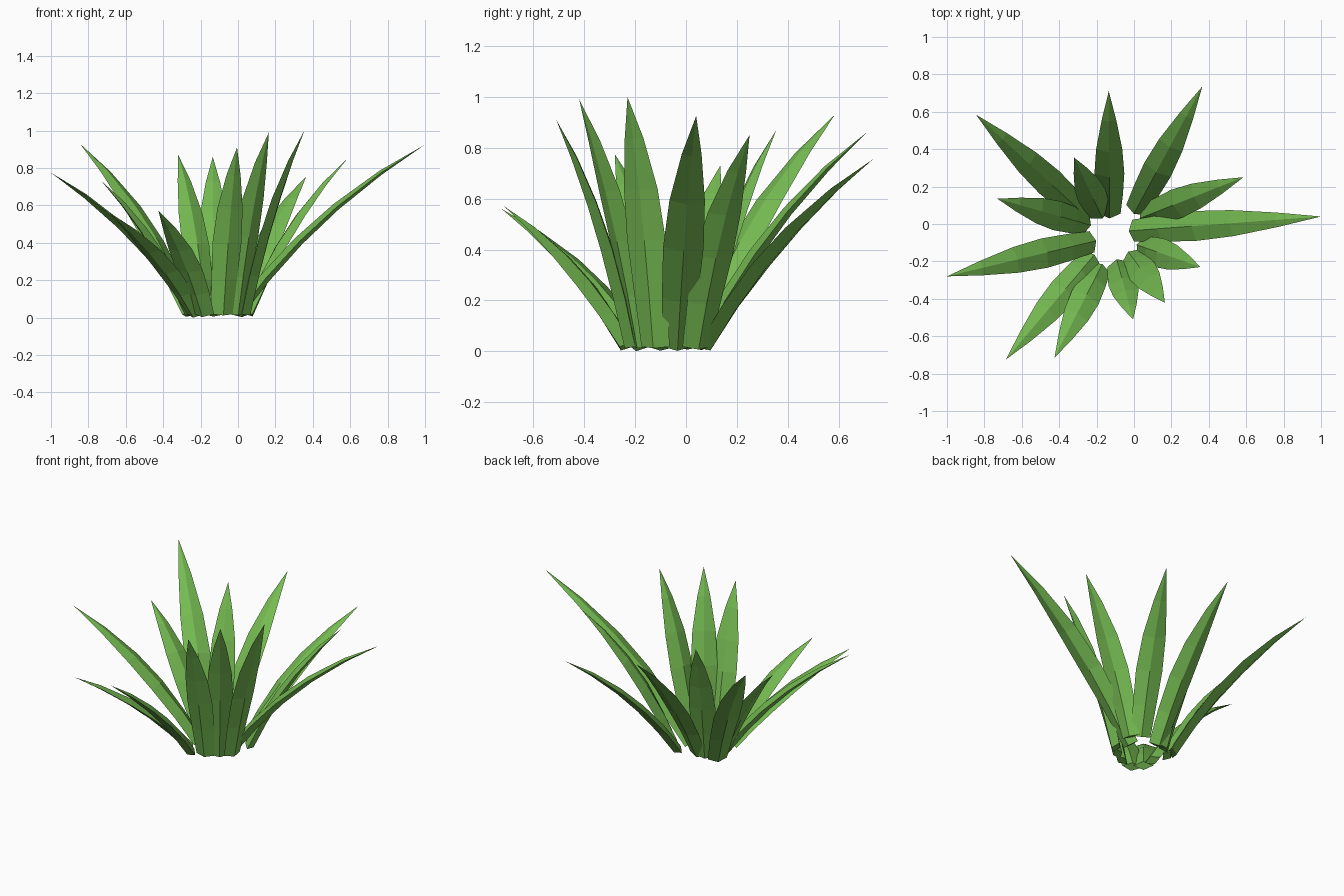
import bpy
import bmesh
from mathutils import Vector

cube = bpy.data.objects.get("Cube")
if cube:
    bpy.data.objects.remove(cube, do_unlink=True)

# Single leaf colour
green = bpy.data.materials.new("leaf_green")
green.use_nodes = True
colour = (0.18, 0.5, 0.085, 1)
green.diffuse_color = colour
bsdf = green.node_tree.nodes["Principled BSDF"]
bsdf.inputs["Base Color"].default_value = colour
bsdf.inputs["Roughness"].default_value = 0.8

# Blade profile: position along the leaf, half width, half thickness
PROFILE = [(0, .058, .028), (.18, .071, .028), (.38, .08, .025),
           (.58, .07, .02), (.8, .039, .012)]


def leaf(name, base, tip):
    """Bowed blade with a diamond section, ending in a point."""
    root, end = Vector((*base, .018)), Vector(tip)
    span = end - root
    control = root + Vector((span.x * .39, span.y * .39, span.z * .61))
    side = Vector((-span.y, span.x, 0)).normalized()
    bm = bmesh.new()
    rings = []
    for t, width, thick in PROFILE:
        centre = root * (1 - t) ** 2 + control * (2 * t * (1 - t)) + end * t * t
        tangent = ((control - root) * (1 - t) + (end - control) * t).normalized()
        normal = tangent.cross(side)
        offsets = (side * width, normal * thick, -side * width, -normal * thick)
        rings.append([bm.verts.new(centre + offset) for offset in offsets])
    point = bm.verts.new(end)
    bm.faces.new(rings[0])
    for i in range(4):
        j = (i + 1) % 4
        for low, high in zip(rings, rings[1:]):
            bm.faces.new((low[i], low[j], high[j], high[i]))
        bm.faces.new((rings[-1][i], rings[-1][j], point))
    bmesh.ops.recalc_face_normals(bm, faces=bm.faces)
    mesh = bpy.data.meshes.new(name)
    bm.to_mesh(mesh)
    bm.free()
    mesh.materials.append(green)
    bpy.context.collection.objects.link(bpy.data.objects.new(name, mesh))


# Root and tip of each leaf, counter-clockwise from the left side
LEAVES = [
    ((-.005, -.035), (1, .04, .925)),
    ((.055, .04), (.585, .25, .85)),
    ((.01, .075), (.365, .735, .755)),
    ((-.13, .055), (-.135, .71, .86)),
    ((-.18, .055), (-.32, .355, .87)),
    ((-.26, .045), (-.845, .585, .93)),
    ((-.255, 0), (-.73, .135, .73)),
    ((-.225, -.095), (-1, -.28, .775)),
    ((-.225, -.18), (-.685, -.725, .56)),
    ((-.18, -.235), (-.425, -.715, .57)),
    ((-.085, -.215), (-.005, -.51, .91)),
    ((-.015, -.17), (.165, -.42, .99)),
    ((.04, -.12), (.355, -.23, 1)),
]
for number, (base, tip) in enumerate(LEAVES, 1):
    leaf(f"leaf_{number}", base, tip)
